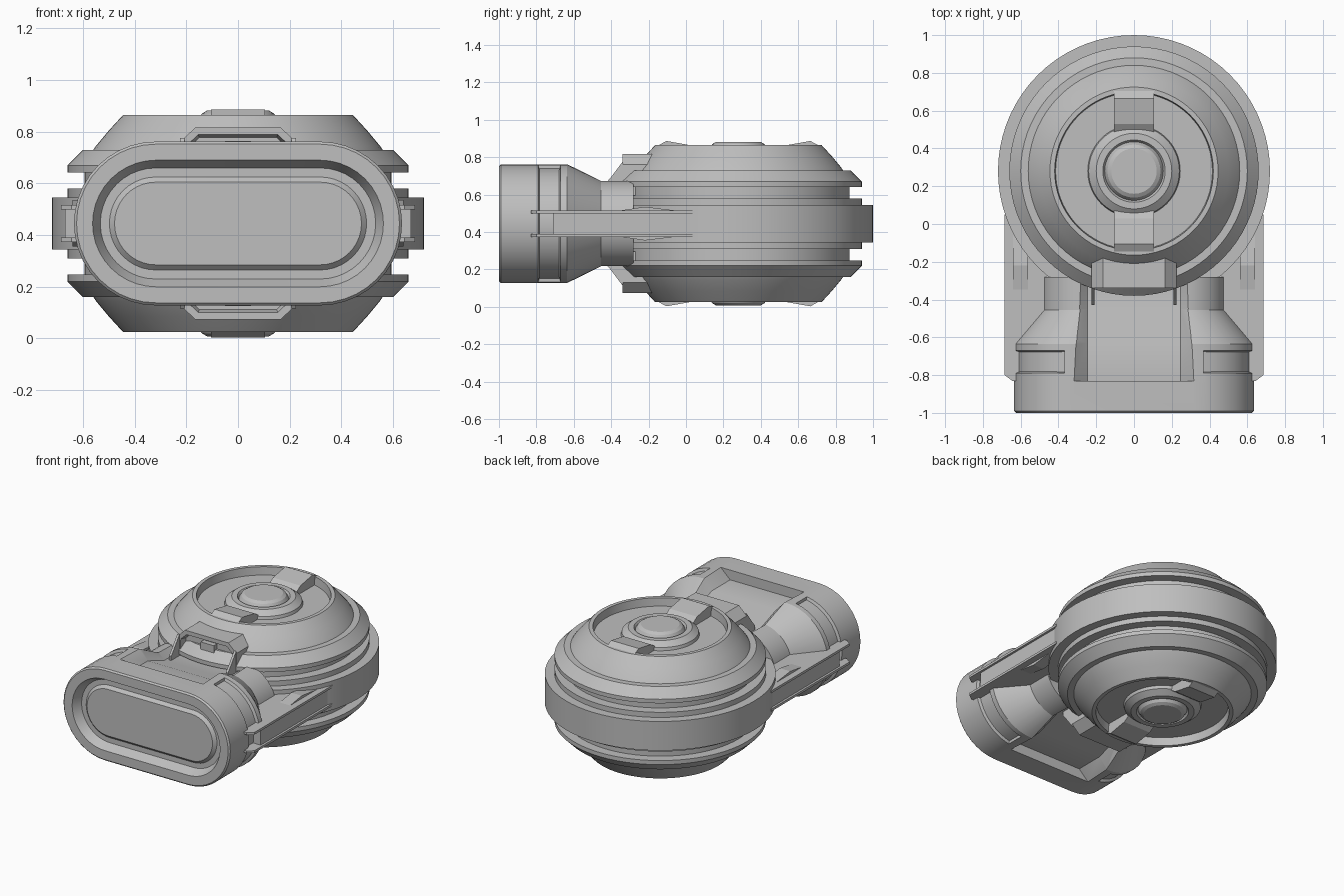
import bpy, bmesh, math

if "Cube" in bpy.data.objects:
    bpy.data.objects.remove(bpy.data.objects["Cube"])

MID = 0.445      # height of the horizontal symmetry plane
HY = 0.28        # y of the hub axis
grey = bpy.data.materials.new("grey")
grey.diffuse_color = (0.52, 0.52, 0.52, 1)
grey.use_nodes = True
grey.node_tree.nodes["Principled BSDF"].inputs["Base Color"].default_value = grey.diffuse_color


def finish(name, bm, smooth=True):
    bmesh.ops.recalc_face_normals(bm, faces=bm.faces)
    me = bpy.data.meshes.new(name)
    bm.to_mesh(me)
    bm.free()
    me.materials.append(grey)
    ob = bpy.data.objects.new(name, me)
    bpy.context.collection.objects.link(ob)
    if smooth:
        bpy.ops.object.select_all(action='DESELECT')
        ob.select_set(True)
        bpy.context.view_layer.objects.active = ob
        bpy.ops.object.shade_smooth_by_angle(angle=math.radians(25))
    return ob


def loft_bm(sections):
    """Closed cross-sections joined in order, capped at both ends."""
    bm = bmesh.new()
    rings = [[bm.verts.new(p) for p in s] for s in sections]
    n = len(rings[0])
    for a, b in zip(rings, rings[1:]):
        for i in range(n):
            bm.faces.new((a[i], a[(i + 1) % n], b[(i + 1) % n], b[i]))
    bm.faces.new(rings[0])
    bm.faces.new(rings[-1][::-1])
    bmesh.ops.recalc_face_normals(bm, faces=bm.faces)
    return bm


def loft(name, sections, smooth=False):
    return finish(name, loft_bm(sections), smooth)


def stadium(y, hh, straight, n=20):
    pts = []
    for side, start in ((1, -math.pi / 2), (-1, math.pi / 2)):
        for i in range(n + 1):
            a = start + math.pi * i / n
            pts.append((side * straight + hh * math.cos(a), y, MID + hh * math.sin(a)))
    return pts


def circle(r, z, n=72):
    return [(r * math.cos(2 * math.pi * i / n), HY + r * math.sin(2 * math.pi * i / n), z)
            for i in range(n)]


def plate(name, outline, z0, z1):
    return loft(name, [[(x, y, z) for x, y in outline] for z in (z0, z1)])


# Hub: turned body, half profile (radius, height above mid plane) mirrored
half = [(0.72, 0.10), (0.66, 0.10), (0.66, 0.135), (0.595, 0.135), (0.595, 0.197),
        (0.66, 0.197), (0.66, 0.225), (0.60, 0.285), (0.56, 0.285), (0.55, 0.30),
        (0.50, 0.36), (0.445, 0.42), (0.42, 0.42), (0.415, 0.365),
        (0.245, 0.365), (0.24, 0.385), (0.20, 0.415), (0.165, 0.415), (0.155, 0.40),
        (0.14, 0.425), (0.12, 0.437)]
profile = [(r, -h) for r, h in reversed(half)] + half
loft("hub_body", [circle(r, MID + h) for r, h in profile], True)

# Connector shell with bevelled front recess, taper and neck
S = 0.318
secs = [(-0.96, 0.16, S), (-0.94, 0.18, S), (-0.94, 0.215, S), (-1.0, 0.245, S),
        (-1.0, 0.307, S), (-0.99, 0.317, S), (-0.79, 0.317, S), (-0.67, 0.317, S),
        (-0.635, 0.317, S), (-0.455, 0.23, 0.255), (-0.28, 0.23, 0.255)]
bm = loft_bm([stadium(*s) for s in secs])
# sunken side bands around the rounded ends
band = []
for f in bm.faces:
    c = f.calc_center_median()
    if -0.785 < c.y < -0.675 and abs(c.x) > 0.37:
        band.append(f)
bmesh.ops.inset_region(bm, faces=band, thickness=0.008, depth=-0.018)
connector = finish("connector_shell", bm, False)

# Tapered channels cut in the connector's top and bottom
cutters = []
for s in (1, -1):
    rows = []
    for y, floor, surf, w in ((-0.83, 0.25, 0.32, 0.32), (-0.63, 0.25, 0.32, 0.31),
                              (-0.45, 0.185, 0.23, 0.29), (-0.2, 0.185, 0.23, 0.28)):
        top = surf + 0.1
        rows.append([(x, y, MID + s * h) for x, h in
                     ((-0.245, floor), (0.245, floor), (w, surf), (w, top), (-w, top), (-w, surf))])
    c = loft("channel_cutter", rows)
    c.hide_render = True
    m = connector.modifiers.new("channel", 'BOOLEAN')
    m.operation = 'DIFFERENCE'
    m.solver = 'EXACT'
    m.object = c
    cutters.append(c)
dg = bpy.context.evaluated_depsgraph_get()
cut = bpy.data.meshes.new_from_object(connector.evaluated_get(dg))
connector.modifiers.clear()
connector.data = cut
for c in cutters:
    bpy.data.objects.remove(c)
bpy.ops.object.select_all(action='DESELECT')
connector.select_set(True)
bpy.context.view_layer.objects.active = connector
bpy.ops.object.shade_smooth_by_angle(angle=math.radians(25))

# Side fins joining hub and connector: a web between two thin rails
for s, side in ((1, "right"), (-1, "left")):
    plate("fin_web_" + side, [(s * 0.3, -0.71), (s * 0.67, -0.71), (s * 0.67, 0.04), (s * 0.3, 0.04)],
          MID - 0.055, MID + 0.055)
    rail = [(s * 0.3, -0.83), (s * 0.645, -0.83), (s * 0.685, -0.80), (s * 0.685, 0.05), (s * 0.3, 0.05)]
    for lvl, h in (("upper", 0.055), ("lower", -0.071)):
        plate("fin_rail_%s_%s" % (side, lvl), rail, MID + h, MID + h + 0.016)
    # low wedge ridges where the fin meets the ring
    for k in (1, -1):
        loft("fin_wedge_" + side, [[(s * x, y, MID + k * h) for y, h in
             ((-0.42, 0.06), (-0.22, 0.09), (0.03, 0.06))] for x in (0.56, 0.64)])

# Parts repeated on the top and underside
for s, side in ((1, "top"), (-1, "bottom")):
    # dial grips: bars sloping down from the rim towards the button
    for k in (1, -1):
        prof = [(0.425, 0.34), (0.425, 0.42), (0.385, 0.442), (0.25, 0.418), (0.20, 0.385), (0.20, 0.34)]
        loft("dial_grip_" + side, [[(x, HY + k * r, MID + s * h) for r, h in prof]
                                   for x in (-0.105, 0.105)])
    # latch block with chamfered shoulders and a sunken front window
    shape = [(-0.225, 0.15), (0.225, 0.15), (0.225, 0.315), (0.165, 0.372), (-0.165, 0.372), (-0.225, 0.315)]
    bm = loft_bm([[(x, y, MID + s * h) for x, h in shape] for y in (-0.34, -0.12)])
    front = [f for f in bm.faces if f.calc_center_median().y < -0.33]
    bmesh.ops.inset_region(bm, faces=front, thickness=0.03, depth=0)
    bmesh.ops.inset_region(bm, faces=front, thickness=0.012, depth=-0.04)
    finish("latch_" + side, bm, False)
    loft("latch_tab_" + side, [[(x, y, MID + s * h) for x, h in
         ((-0.05, 0.27), (0.05, 0.27), (0.05, 0.32), (-0.05, 0.32))] for y in (-0.335, -0.28)])
    # thin triangular cheeks in front of the latch
    for k in (1, -1):
        loft("latch_cheek_" + side, [[(k * x, y, MID + s * h) for y, h in
             ((-0.43, 0.17), (-0.43, 0.215), (-0.40, 0.25), (-0.34, 0.33), (-0.30, 0.17))]
             for x in (0.208, 0.224)])
